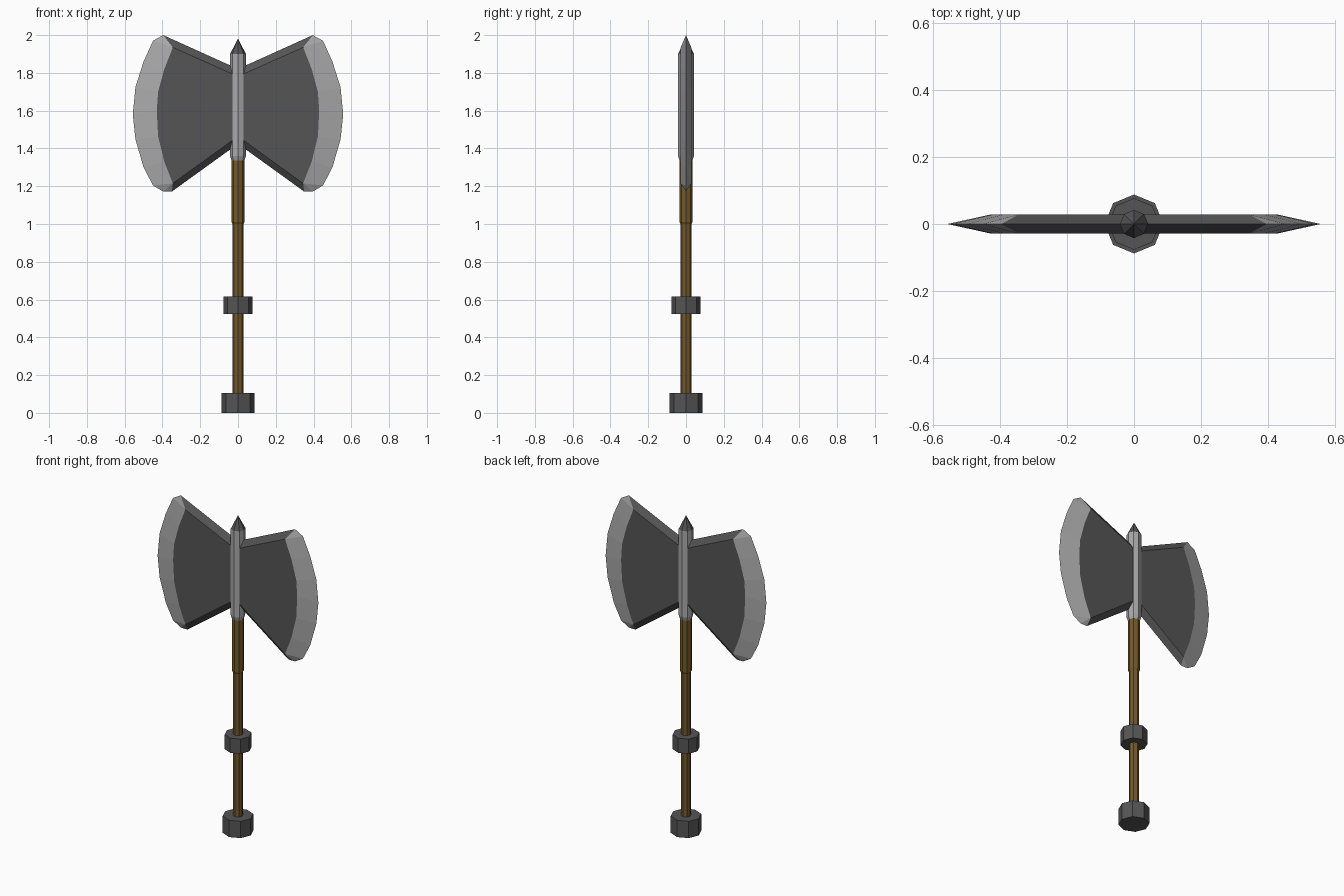
import bpy, bmesh
from math import cos, sin, tau

if "Cube" in bpy.data.objects:
    bpy.data.objects.remove(bpy.data.objects["Cube"])


def material(name, rgb):
    m = bpy.data.materials.new(name)
    m.diffuse_color = (*rgb, 1)
    m.use_nodes = True
    m.node_tree.nodes["Principled BSDF"].inputs["Base Color"].default_value = m.diffuse_color
    return m


DARK = material("dark_steel", (0.09, 0.09, 0.09))
LIGHT = material("bright_steel", (0.4, 0.4, 0.4))
WOOD = material("wood", (0.17, 0.10, 0.025))


def finish(bm, name, mats):
    bmesh.ops.remove_doubles(bm, verts=bm.verts, dist=1e-5)
    bmesh.ops.recalc_face_normals(bm, faces=bm.faces)
    mesh = bpy.data.meshes.new(name)
    bm.to_mesh(mesh)
    bm.free()
    for m in mats:
        mesh.materials.append(m)
    ob = bpy.data.objects.new(name, mesh)
    bpy.context.collection.objects.link(ob)
    return ob


def turned(name, profile, mat, sides=8):
    """Octagonal solid from (radius, z) pairs, capped at both ends."""
    bm = bmesh.new()
    rings = [[bm.verts.new((r * cos(tau * i / sides), r * sin(tau * i / sides), z))
              for i in range(sides)] for r, z in profile]
    for a, b in zip(rings, rings[1:]):
        for i in range(sides):
            j = (i + 1) % sides
            bm.faces.new((a[i], a[j], b[j], b[i]))
    bm.faces.new(rings[0])
    bm.faces.new(rings[-1])
    return finish(bm, name, [mat])


# Shaft and its fittings
turned("pommel", [(0.088, 0), (0.088, 0.105)], DARK)
turned("grip_collar", [(0.077, 0.523), (0.077, 0.615)], DARK)
turned("handle", [(0.029, 0.09), (0.029, 1.0), (0.034, 1.01), (0.034, 1.35)], WOOD)
turned("head_socket", [(0.034, 1.335), (0.042, 1.36), (0.042, 1.9)], LIGHT)
turned("top_spike", [(0.042, 1.9), (0.001, 1.98)], DARK)

# Blade: outer rim on the centre plane, flat cheek raised on each side
rim = [(0.02, 1.83), (0.396, 2.0), (0.45, 1.97), (0.50, 1.86), (0.543, 1.724),
       (0.557, 1.58), (0.543, 1.448), (0.50, 1.30), (0.45, 1.204),
       (0.396, 1.172), (0.35, 1.172), (0.02, 1.41)]
cheek = [(0.02, 1.79), (0.345, 1.935), (0.345, 1.935), (0.39, 1.82), (0.423, 1.70),
         (0.43, 1.60), (0.423, 1.464), (0.39, 1.33), (0.345, 1.215),
         (0.345, 1.215), (0.345, 1.215), (0.02, 1.45)]
bm = bmesh.new()
n = len(rim)
edge = [bm.verts.new((x, 0, z)) for x, z in rim]
for y in (-0.028, 0.028):
    flat = []
    for k, (x, z) in enumerate(cheek):
        same = k and cheek[k - 1] == (x, z)
        flat.append(flat[-1] if same else bm.verts.new((x, y, z)))
    bm.faces.new(list(dict.fromkeys(flat)))
    for i in range(n):
        j = (i + 1) % n
        f = bm.faces.new(list(dict.fromkeys((edge[i], edge[j], flat[j], flat[i]))))
        f.material_index = int(1 <= i <= n - 3)
blades = finish(bm, "blades", [DARK, LIGHT])
mirror = blades.modifiers.new("mirror", 'MIRROR')
mirror.use_mirror_merge = False
